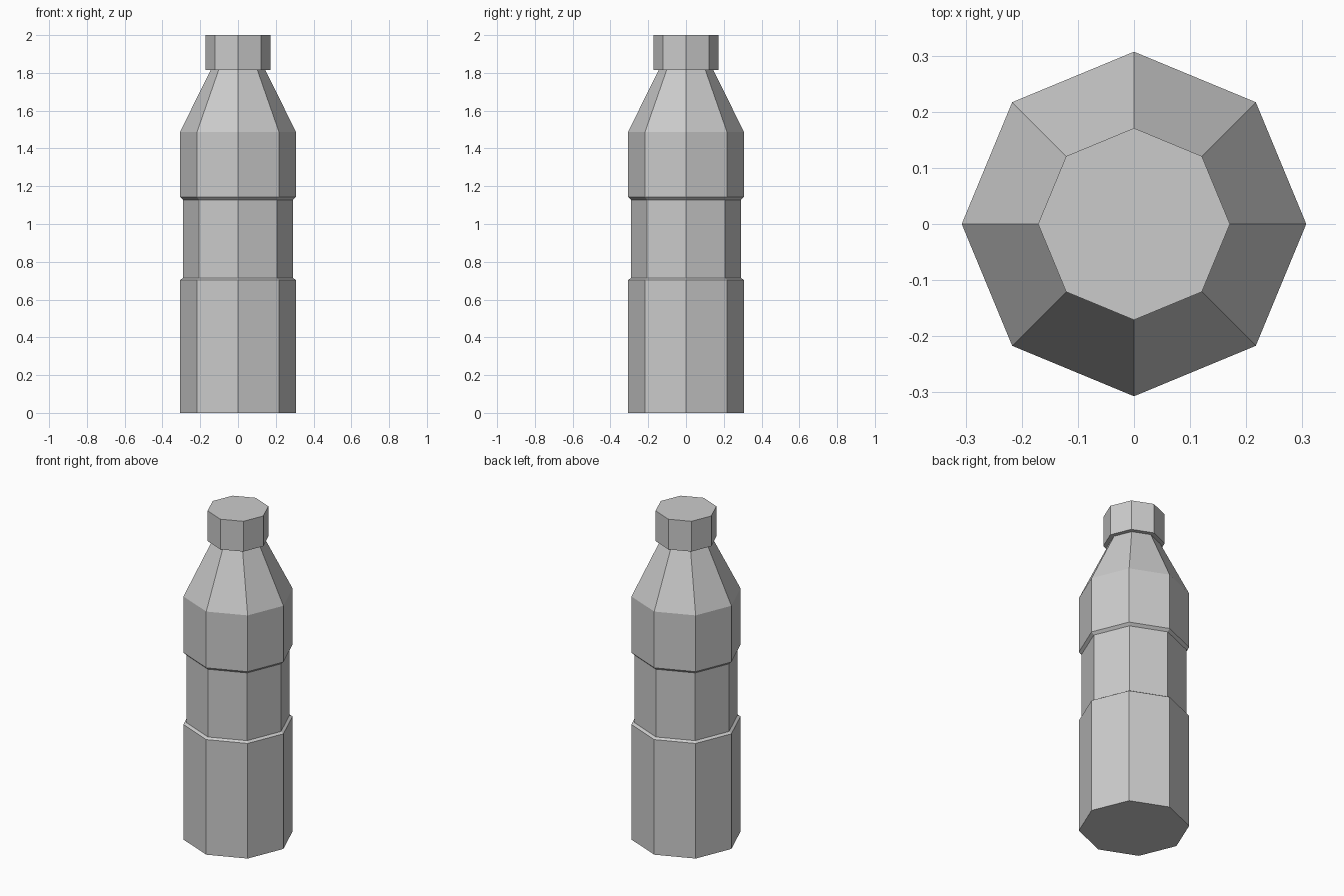
import bpy
from math import cos, sin, pi

if "Cube" in bpy.data.objects:
    bpy.data.objects.remove(bpy.data.objects["Cube"])

SIDES = 8


def lathe(name, profile, close_bottom=False, close_top=False):
    """Revolve (radius, z) pairs into a flat-faced octagonal shell."""
    verts = [(r * cos(2 * pi * i / SIDES), r * sin(2 * pi * i / SIDES), z)
             for r, z in profile for i in range(SIDES)]
    faces = []
    for k in range(len(profile) - 1):
        a, b = k * SIDES, (k + 1) * SIDES
        for i in range(SIDES):
            j = (i + 1) % SIDES
            faces.append((a + i, a + j, b + j, b + i))
    if close_bottom:
        faces.append(tuple(reversed(range(SIDES))))
    if close_top:
        faces.append(tuple(range(len(verts) - SIDES, len(verts))))
    mesh = bpy.data.meshes.new(name)
    mesh.from_pydata(verts, [], faces)
    mesh.update()
    obj = bpy.data.objects.new(name, mesh)
    bpy.context.collection.objects.link(obj)
    return obj


# Bottle body: base, recessed label band, upper body, tapering shoulder
lathe("bottle_body", [
    (0.307, 0.0), (0.307, 0.704),
    (0.291, 0.714), (0.291, 1.128),
    (0.307, 1.143), (0.307, 1.487),
    (0.145, 1.815),
], close_bottom=True)

# Screw cap: underside lip, side wall, flat top
lathe("bottle_cap", [
    (0.145, 1.815), (0.171, 1.815), (0.171, 2.0),
], close_top=True)
